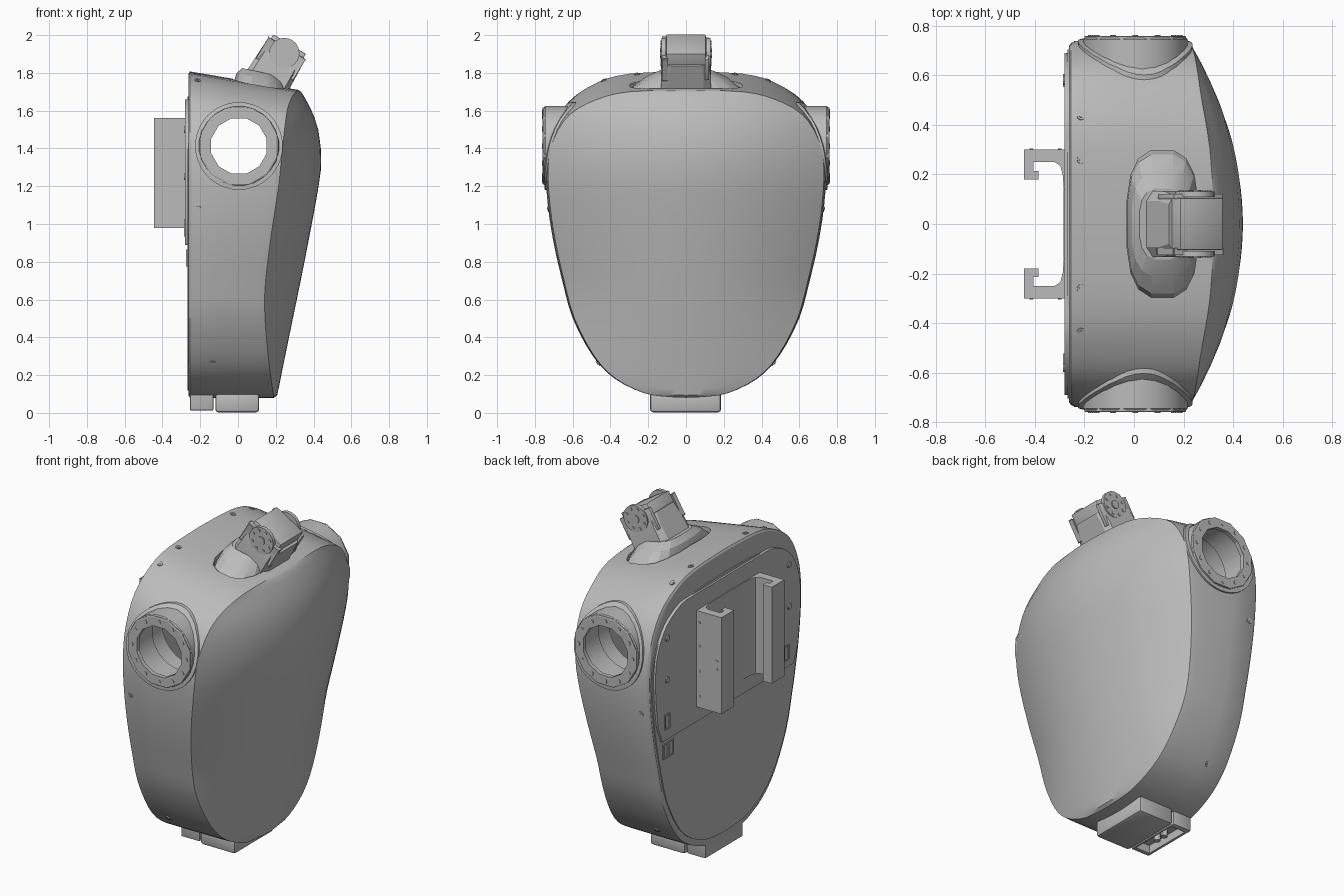
import bpy, bmesh, math
from mathutils import Vector, Matrix
from mathutils.bvhtree import BVHTree

if "Cube" in bpy.data.objects:
    bpy.data.objects.remove(bpy.data.objects["Cube"])


def material(name, value):
    m = bpy.data.materials.new(name)
    m.use_nodes = True
    m.diffuse_color = (value, value, value, 1)
    m.node_tree.nodes["Principled BSDF"].inputs["Base Color"].default_value = (value, value, value, 1)
    return m


GREY = material("grey", 0.5)


def make(name, bm, angle=30):
    bmesh.ops.recalc_face_normals(bm, faces=bm.faces)
    me = bpy.data.meshes.new(name)
    bm.to_mesh(me)
    bm.free()
    me.materials.append(GREY)
    me.shade_smooth()
    me.set_sharp_from_angle(angle=math.radians(angle))
    ob = bpy.data.objects.new(name, me)
    bpy.context.collection.objects.link(ob)
    return ob


def boolean(ob, cutter, operation="DIFFERENCE"):
    mod = ob.modifiers.new("cut", "BOOLEAN")
    mod.object, mod.operation, mod.solver = cutter, operation, "EXACT"
    deps = bpy.context.evaluated_depsgraph_get()
    me = bpy.data.meshes.new_from_object(ob.evaluated_get(deps))
    ob.modifiers.clear()
    ob.data = me
    me.shade_smooth()
    me.set_sharp_from_angle(angle=math.radians(30))
    bpy.data.objects.remove(cutter)


def loft(name, rings, angle=30):
    bm = bmesh.new()
    rows = [[bm.verts.new(p) for p in r] for r in rings]
    n = len(rows[0])
    for a, b in zip(rows, rows[1:]):
        for i in range(n):
            bm.faces.new((a[i], a[(i + 1) % n], b[(i + 1) % n], b[i]))
    bm.faces.new(rows[0])
    bm.faces.new(rows[-1])
    return make(name, bm, angle)


def prism(name, pts, lo, hi, axis="z"):
    place = (lambda a, b, h: (a, b, h)) if axis == "z" else (lambda a, b, h: (h, a, b))
    return loft(name, [[place(a, b, h) for a, b in pts] for h in (lo, hi)])


def box(name, lo, hi, bevel=0.0, matrix=None):
    bm = bmesh.new()
    bmesh.ops.create_cube(bm, size=1)
    lo, hi = Vector(lo), Vector(hi)
    for v in bm.verts:
        v.co = (lo + hi) / 2 + v.co * (hi - lo)
    if bevel:
        bmesh.ops.bevel(bm, geom=bm.edges[:], offset=bevel, segments=2, affect="EDGES", profile=0.5)
    if matrix:
        bm.transform(matrix)
    return make(name, bm)


def disc(name, centre, direction, r, depth, sides=24):
    bm = bmesh.new()
    rot = Vector(direction).to_track_quat("Z", "Y").to_matrix().to_4x4()
    bmesh.ops.create_cone(bm, cap_ends=True, segments=sides, radius1=r, radius2=r, depth=depth,
                          matrix=Matrix.Translation(centre) @ rot)
    return make(name, bm)


def interp(table, z):
    for (a, p), (b, q) in zip(table, table[1:]):
        if z <= b:
            return p + (q - p) * max(0, z - a) / (b - a)
    return table[-1][1]


def catmull(pts, steps):
    out = []
    for i in range(len(pts) - 1):
        p0, p1, p2, p3 = (Vector(pts[min(max(j, 0), len(pts) - 1)]) for j in range(i - 1, i + 3))
        for k in range(steps):
            t = k / steps
            out.append(0.5 * (2 * p1 + (p2 - p0) * t + (2 * p0 - 5 * p1 + 4 * p2 - p3) * t * t
                              + (3 * p1 - p0 - 3 * p2 + p3) * t ** 3))
    return out + [Vector(pts[-1])]


# Profiles by height: half width, chest rim depth, chest centre depth
width = [(.08, 0), (.085, .1), (.105, .22), (.18, .37), (.3, .485), (.5, .59), (.7, .645), (.9, .69),
         (1.1, .72), (1.3, .73), (1.45, .70), (1.58, .615), (1.66, .47), (1.70, .3), (1.71, 0)]
seam = catmull([(.08, .19), (.3, .16), (.6, .14), (.9, .17), (1.2, .215), (1.4, .235), (1.6, .26),
                (1.68, .29), (1.71, .32)], 4)
chest = catmull([(.08, .205), (.4, .27), (.8, .352), (1.2, .427), (1.35, .441), (1.5, .425), (1.6, .39),
                 (1.68, .347), (1.71, .325)], 4)
half = catmull(width, 3)
outline = [(y, z) for z, y in half] + [(-y, z) for z, y in half[-2:0:-1]]
MID = 0.95


def side_ring(x, s, t=0.0):
    """Outline ring at depth x, moved the fraction t towards the chest rim."""
    ring = []
    for y, z in outline:
        rim = interp(seam, z)
        px = x + (rim - x) * t
        rise = 0.17 * (rim - px) * min(1, max(0, (z - 1.25) / 0.42))
        ring.append((px, y * s, MID + (z - MID) * min(s, 1) + rise))
    return ring


def chest_ring(s):
    ring = []
    for y, z in outline:
        y, z = y * s, MID + (z - MID) * s
        u = min(1, abs(y) / max(interp(half, z), 0.01))
        a, b = interp(seam, z), interp(chest, z)
        ring.append((a + (b - a) * (1 - u * u), y, z))
    return ring


def body_rings(grow=1.0):
    rings = [side_ring(-.262, .985), side_ring(-.255, 1), side_ring(-.24, 1.012), side_ring(-.24, 1.016, .35),
             side_ring(-.24, 1.01, .9), side_ring(0, 1, 1)]
    rings += [chest_ring(s) for s in (.985, .95, .9, .82, .72, .6, .45, .3, .15, .03)]
    c = Vector((.05, 0, MID))
    return [[c + (Vector(p) - c) * grow for p in r] for r in rings]


# Hollow torso shell
body = loft("torso_shell", body_rings())
bm = bmesh.new()
bm.from_mesh(body.data)
surface = BVHTree.FromBMesh(bm)
bm.free()
SHOULDER = Vector((.005, 0, 1.413))
boolean(body, loft("cavity", body_rings(.965)))
boolean(body, disc("shoulder_cutter", SHOULDER, (0, 1, 0), .19, 3))


# Neck socket: rounded recess with a faceted dome inside
def stadium(cx, rx, ry, z, tilt=0.0, n=16):
    ring = []
    for i in range(n):
        a = 2 * math.pi * (i + .5) / n
        dx = rx * math.copysign(abs(math.cos(a)) ** .7, math.cos(a))
        dy = ry * math.copysign(abs(math.sin(a)) ** .7, math.sin(a))
        ring.append((cx + dx, dy, z - tilt * dx))
    return ring


boolean(body, loft("neck_cutter", [stadium(.115, .145, .30, 1.69), stadium(.115, .145, .30, 1.9)]))
loft("neck_dome", [stadium(.115, .147, .302, 1.68), stadium(.115, .143, .285, 1.72, .15),
                   stadium(.115, .125, .215, 1.772, .2), stadium(.115, .095, .145, 1.805, .22)], 15)

# Tilted neck bracket with a servo at its top
tilt = Matrix.Translation((.245, 0, 1.905)) @ Matrix.Rotation(math.radians(31), 4, "Y")
column = [[tilt @ Vector((x * w, y * d, z)) for x, y in
           ((1, .7), (.8, 1), (-.8, 1), (-1, .7), (-1, -.7), (-.8, -1), (.8, -1), (1, -.7))]
          for w, d, z in ((.125, .135, -.24), (.118, .132, -.08), (.115, .115, -.01))]
loft("neck_column", column, 20)
box("neck_servo", (-.1, -.105, -.1), (.1, .105, .055), .004, tilt)
for s in (1, -1):
    box("servo_bracket", (-.115, s * .1, -.1), (.115, s * .122, .03), .004, tilt)
    disc("servo_horn", tilt @ Vector((0, s * .12, 0)), (0, s, 0), .08, .022)
    disc("servo_hub", tilt @ Vector((0, s * .131, 0)), (0, s, 0), .025, .012, 12)
    for i in range(8):
        a = i * math.pi / 4
        disc("servo_screw", tilt @ Vector((.06 * math.cos(a), s * .131, .06 * math.sin(a))),
             (0, s, 0), .009, .008, 8)


# Shoulder collars, tubes and bolted flanges
def lathe(name, profile, s, sides=24):
    rings = []
    for i in range(sides):
        a = 2 * math.pi * (i + .5) / sides
        rings.append([SHOULDER + Vector((r * math.cos(a), s * y, r * math.sin(a))) for r, y in profile])
    bm = bmesh.new()
    rows = [[bm.verts.new(p) for p in r] for r in rings]
    n = len(profile)
    for k in range(sides):
        a, b = rows[k], rows[(k + 1) % sides]
        for i in range(n):
            bm.faces.new((a[i], a[(i + 1) % n], b[(i + 1) % n], b[i]))
    return make(name, bm)


for s in (1, -1):
    collar = loft("shoulder_collar", body_rings(1.014))
    boolean(collar, disc("collar_limit", SHOULDER + Vector((0, s * .7, 0)), (0, 1, 0), .232, .5, 40), "INTERSECT")
    boolean(collar, disc("collar_hole", SHOULDER, (0, 1, 0), .195, 3))
    lathe("shoulder_tube", [(.213, .56), (.213, .745), (.208, .752), (.185, .752), (.185, .56)], s)
    lathe("shoulder_flange", [(.212, .745), (.212, .757), (.207, .76), (.152, .76), (.152, .735), (.17, .735)], s, 12)
    for i in range(12):
        a = i * math.pi / 6
        disc("flange_bolt", SHOULDER + Vector((.18 * math.cos(a), s * .76, .18 * math.sin(a))),
             (0, s, 0), .012, .006, 10)


# Shell screws, seated on the surface
def screw(origin, direction):
    hit, normal, _, _ = surface.ray_cast(Vector(origin), Vector(direction))
    if hit:
        disc("shell_screw", hit, normal, .016, .01, 12)
        disc("screw_socket", hit + normal * .006, normal, .008, .004, 6)


for s in (1, -1):
    for y in (.26, .435):
        screw((-.215, s * y, 3), (0, 0, -1))
    for x, z in ((-.21, 1.08), (-.135, .265)):
        screw((x, s * 2, z), (0, -s, 0))

# Back covers
prism("back_cover", [(y * .965, MID + (z - MID) * .955) for y, z in outline], -.268, -.25, "x")
upper = [(y * .945, min(1.66, MID + .02 + (z - MID) * .96)) for y, z in outline if z > .95]
low_y = upper[0][0]
prism("upper_back_plate", [(-low_y + .04, .89), (low_y - .04, .89)] + upper, -.28, -.255, "x")
for s in (1, -1):
    for z in (1.25, 1.5):
        disc("plate_bolt", (-.282, s * .58, z), (1, 0, 0), .018, .01, 12)
for y, z in ((.58, 1.0), (.58, .82), (.53, .82), (-.55, .98)):
    x = -.27 if z < .89 else -.282
    for dy, dz, hy, hz in ((.022, 0, .004, .045), (-.022, 0, .004, .045), (0, .042, .02, .004), (0, -.042, .02, .004)):
        box("port_frame", (x - .004, y + dy - hy, z + dz - hz), (x + .006, y + dy + hy, z + dz + hz))

# Hooked mounting rails joined by a thin web
hook = [(-.265, .30), (-.445, .30), (-.445, .18), (-.385, .18), (-.385, .215), (-.405, .215),
        (-.405, .25), (-.32, .25), (-.298, .235), (-.288, .2), (-.283, .13), (-.265, .13)]
for s in (1, -1):
    prism("mounting_rail", [(x, s * y) for x, y in hook], .98, 1.56)
    for z in (1.05, 1.2, 1.35, 1.49):
        disc("rail_screw", (-.3, s * .301, z), (0, 1, 0), .008, .006, 8)
    for z in (1.24, 1.29):
        disc("rail_screw", (-.415, s * .301, z), (0, 1, 0), .008, .006, 8)
box("rail_web", (-.284, -.14, .98), (-.26, .14, 1.56))

# Waist block and rear connector with an open underside
box("waist_block", (-.12, -.19, .003), (.112, .186, .11), .016)
tab = box("waist_connector", (-.255, -.18, .012), (-.13, .18, .2), .008)
boolean(tab, box("connector_cutter", (-.235, -.15, -.1), (-.14, .15, .06)))
for y in (-.03, .03):
    disc("connector_pin", (-.19, y, .045), (0, 0, 1), .018, .05, 12)
